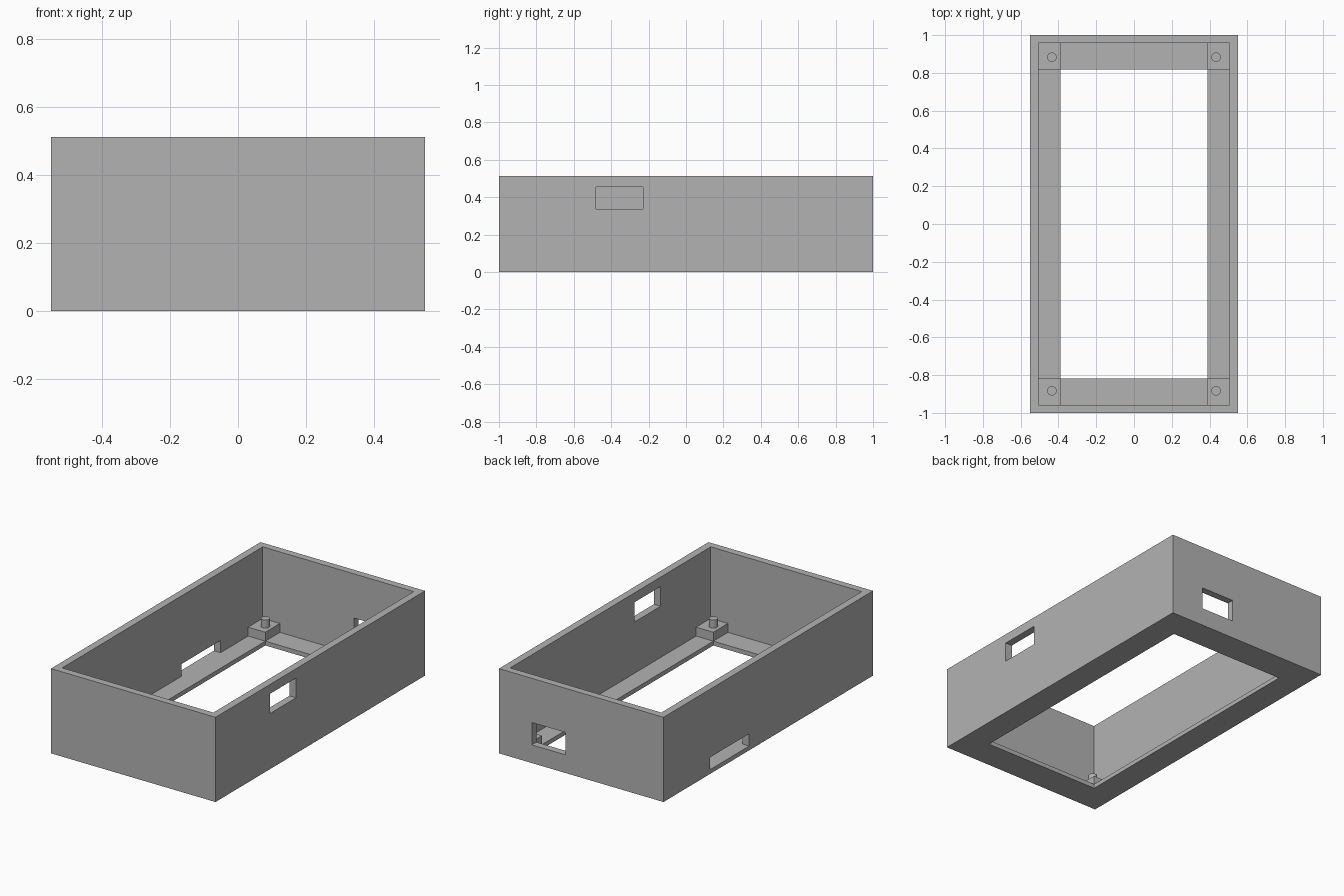
import bpy

if "Cube" in bpy.data.objects:
    bpy.data.objects.remove(bpy.data.objects["Cube"], do_unlink=True)

grey = bpy.data.materials.new("plain_grey")
grey.use_nodes = True
grey.diffuse_color = (0.45, 0.45, 0.45, 1)
grey.node_tree.nodes["Principled BSDF"].inputs["Base Color"].default_value = grey.diffuse_color

HALF_X, HALF_Y, HEIGHT = 0.55, 1.0, 0.512
IN_X, IN_Y = 0.505, 0.957        # inside of the walls
OPEN_X, OPEN_Y = 0.39, 0.818     # opening in the floor
FLOOR, BLOCK_TOP, PIN_TOP = 0.026, 0.08, 0.128


def box(name, x, y, z):
    """Box between the given (low, high) limits on each axis."""
    bpy.ops.mesh.primitive_cube_add(size=1)
    ob = bpy.context.object
    ob.name = name
    spans = (x, y, z)
    for v in ob.data.vertices:
        v.co = [s[1] if c > 0 else s[0] for c, s in zip(v.co, spans)]
    ob.data.materials.append(grey)
    return ob


def cut(target, x, y, z):
    """Remove a box-shaped volume from the target."""
    cutter = box("cutter", x, y, z)
    mod = target.modifiers.new("cut", "BOOLEAN")
    mod.operation = "DIFFERENCE"
    mod.solver = "EXACT"
    mod.object = cutter
    bpy.context.view_layer.objects.active = target
    bpy.ops.object.modifier_apply(modifier=mod.name)
    bpy.data.objects.remove(cutter, do_unlink=True)


# Open-topped case with a rimmed floor
case = box("case", (-HALF_X, HALF_X), (-HALF_Y, HALF_Y), (0, HEIGHT))
cut(case, (-IN_X, IN_X), (-IN_Y, IN_Y), (FLOOR, 1))
cut(case, (-OPEN_X, OPEN_X), (-OPEN_Y, OPEN_Y), (-1, 0.2))

# Ports: +x side window, back window, low slot on the -x side
cut(case, (0.53 - 0.08, 0.7), (-0.48, -0.23), (0.336, 0.455))
cut(case, (0.106, 0.33), (0.9, 1.1), (0.11, 0.245))
cut(case, (-0.7, -0.45), (0.182, 0.555), (FLOOR, 0.1))

# Corner mounting blocks with locating pins
for sx, side in ((1, "left"), (-1, "right")):
    for sy, end in ((-1, "front"), (1, "back")):
        box(f"{end}_{side}_mounting_block",
            sorted((sx * OPEN_X, sx * IN_X)), sorted((sy * OPEN_Y, sy * IN_Y)),
            (FLOOR, BLOCK_TOP))
        bpy.ops.mesh.primitive_cylinder_add(
            vertices=32, radius=0.025, depth=PIN_TOP - BLOCK_TOP,
            location=(sx * 0.435, sy * 0.883, (PIN_TOP + BLOCK_TOP) / 2))
        pin = bpy.context.object
        pin.name = f"{end}_{side}_pin"
        pin.data.materials.append(grey)
        bpy.ops.object.shade_smooth_by_angle()
